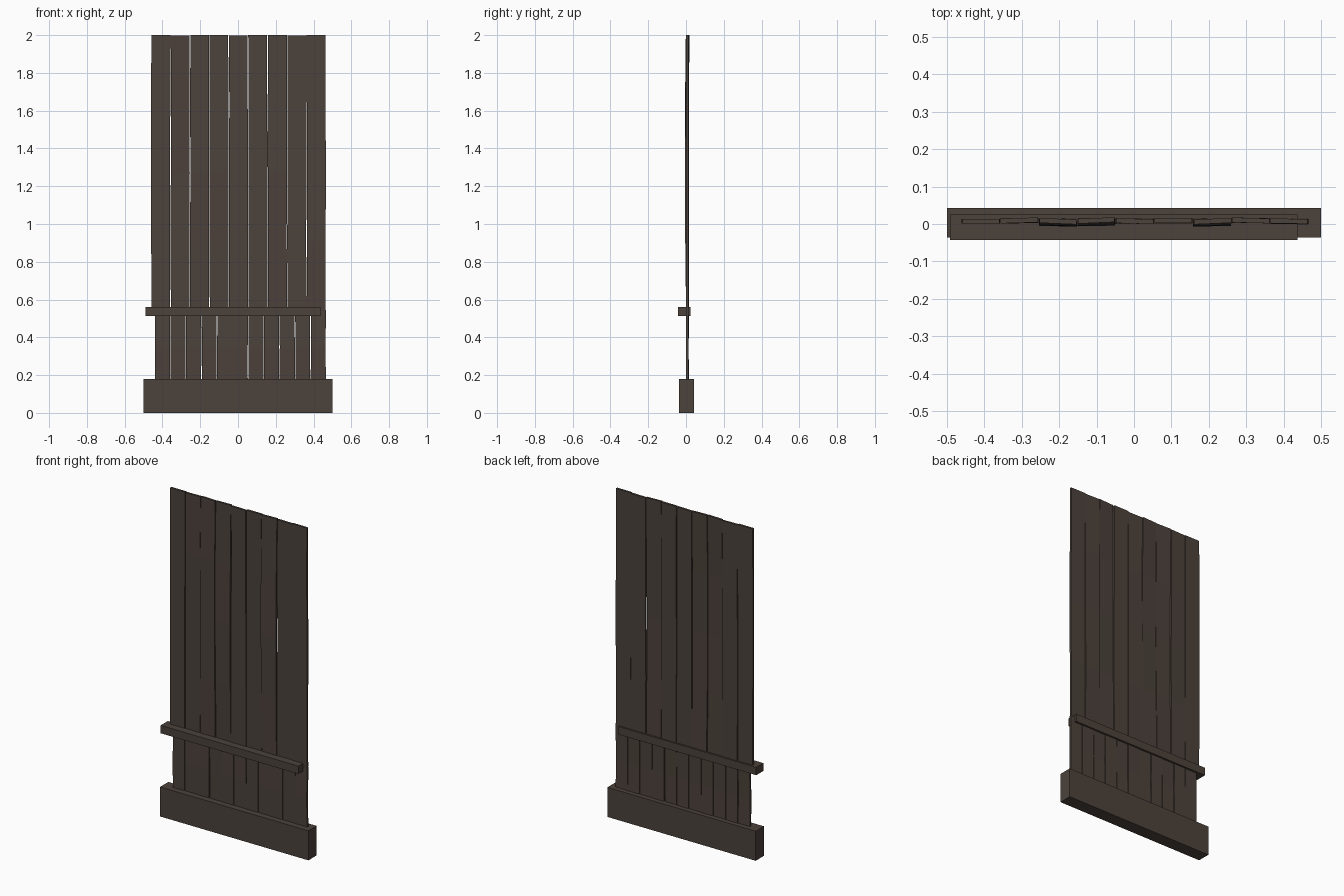
import bpy, bmesh, math, random

if "Cube" in bpy.data.objects:
    bpy.data.objects.remove(bpy.data.objects["Cube"])

random.seed(4)

wood = bpy.data.materials.new("dark_brown_wood")
wood.diffuse_color = (0.072, 0.054, 0.044, 1)
wood.use_nodes = True
wood.node_tree.nodes["Principled BSDF"].inputs["Base Color"].default_value = wood.diffuse_color


def add_object(name, bm):
    bmesh.ops.recalc_face_normals(bm, faces=bm.faces)
    mesh = bpy.data.meshes.new(name)
    bm.to_mesh(mesh)
    bm.free()
    mesh.materials.append(wood)
    obj = bpy.data.objects.new(name, mesh)
    bpy.context.collection.objects.link(obj)
    return obj


def board(name, x0, x1, y0, y1, z0, z1, levels=1, bow=0.0, twist=0.0, wobble=0.0):
    """Upright board made of stacked rectangular sections, slightly warped."""
    bm = bmesh.new()
    rings = []
    for i in range(levels + 1):
        t = i / levels
        z = z0 + (z1 - z0) * t
        dy = -bow * math.sin(math.pi * t)
        tw = twist * (t - 0.3)
        a = random.uniform(-wobble, wobble)
        b = random.uniform(-wobble, wobble)
        rings.append([bm.verts.new(p) for p in (
            (x0 + a, y0 + dy - tw, z), (x1 + b, y0 + dy + tw, z),
            (x1 + b, y1 + dy + tw, z), (x0 + a, y1 + dy - tw, z))])
    bm.faces.new(rings[0])
    bm.faces.new(rings[-1])
    for lo, hi in zip(rings, rings[1:]):
        for k in range(4):
            n = (k + 1) % 4
            bm.faces.new((lo[k], lo[n], hi[n], hi[k]))
    return add_object(name, bm)


# heavy sill and offset middle rail
board("base_sill", -0.5, 0.5, -0.036, 0.043, 0.0, 0.18)
board("middle_rail", -0.491, 0.437, -0.043, 0.025, 0.512, 0.56)

# nine tall upper planks, some bowed forward
bows = [0, 0.001, 0.007, 0.008, 0, 0.001, 0.007, 0, 0.001]
twists = [0, 0.002, -0.003, 0.003, -0.002, 0, 0.003, -0.002, -0.001]
step = 0.927 / 9
for i in range(9):
    x = -0.461 + i * step
    y = 0.001 + 0.002 * (i % 2)
    board(f"upper_plank_{i + 1}", x + 0.0015, x + step - 0.0015, y, y + 0.013,
          0.545, 2.0 - 0.003 * (i % 3 == 1), 4, bows[i], twists[i], 0.0015)

# eleven short lower planks
step = 0.907 / 11
for i in range(11):
    x = -0.441 + i * step
    y = 0.0 + 0.002 * (i % 2)
    board(f"lower_plank_{i + 1}", x + 0.0015, x + step - 0.0015, y, y + 0.013,
          0.15, 0.545, 2, 0.001, 0.001 * (i % 3 - 1), 0.0012)
